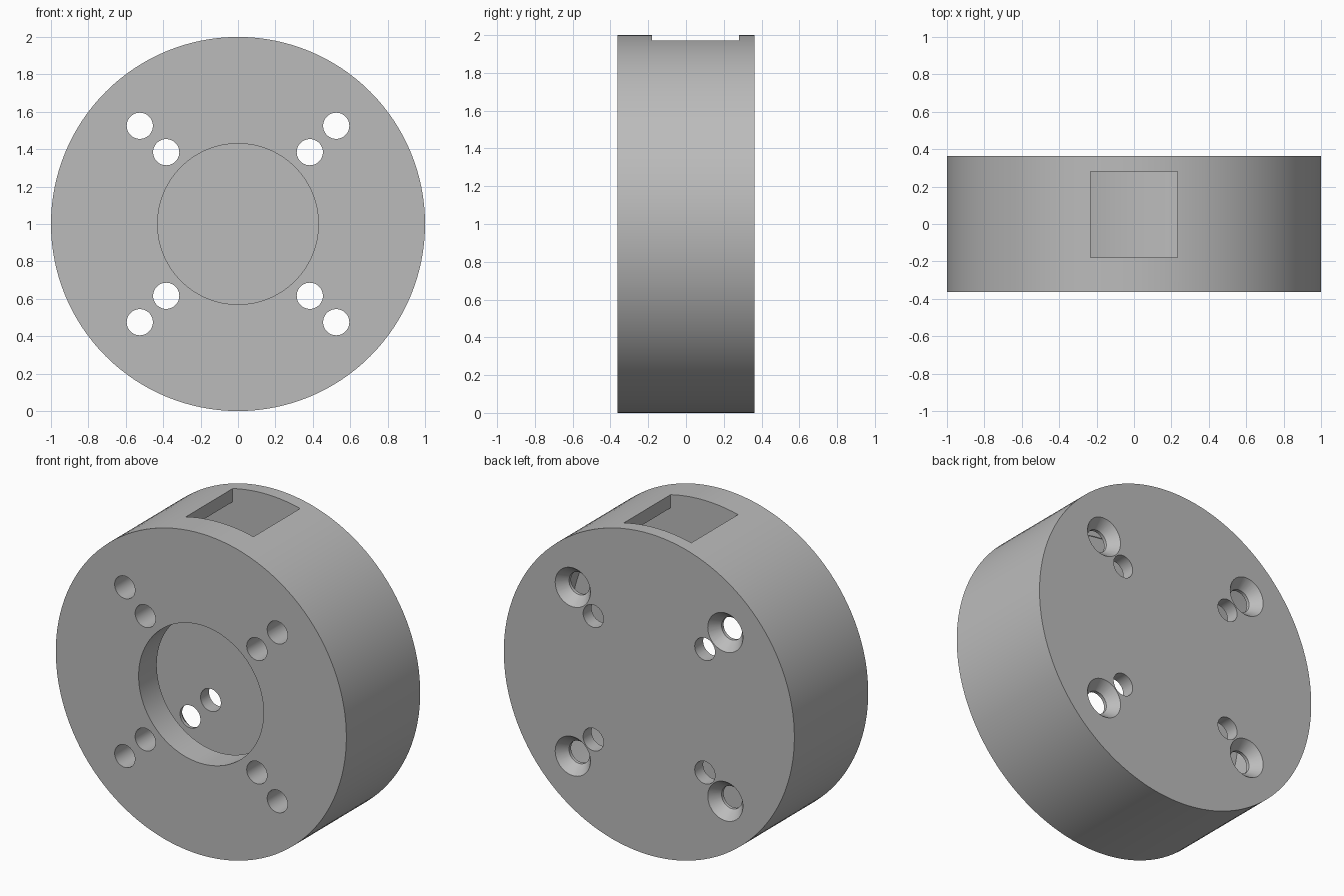
import bpy, bmesh, math

if "Cube" in bpy.data.objects:
    bpy.data.objects.remove(bpy.data.objects["Cube"])

SEG = 128
HALF = 0.363          # half thickness of the disc
BACK_IN = 0.28        # inner face of the back wall
FRONT_IN = -0.185     # inner face of the front wall


def lathe(bm, profile, cx, cz, seg):
    """Revolve (radius, y) points around the y axis through (cx, cz)."""
    rings = []
    for r, y in profile:
        if r == 0:
            rings.append([bm.verts.new((cx, y, cz))])
        else:
            rings.append([bm.verts.new((cx + r * math.cos(2 * math.pi * i / seg), y,
                                        cz + r * math.sin(2 * math.pi * i / seg)))
                          for i in range(seg)])
    for a, b in zip(rings, rings[1:]):
        for i in range(seg):
            j = (i + 1) % seg
            if len(a) == 1:
                bm.faces.new((a[0], b[i], b[j]))
            elif len(b) == 1:
                bm.faces.new((a[i], a[j], b[0]))
            else:
                bm.faces.new((a[i], a[j], b[j], b[i]))


def finish(bm, name):
    bmesh.ops.recalc_face_normals(bm, faces=bm.faces)
    me = bpy.data.meshes.new(name)
    bm.to_mesh(me)
    bm.free()
    ob = bpy.data.objects.new(name, me)
    bpy.context.collection.objects.link(ob)
    return ob


# Hollow round housing with an open front
bm = bmesh.new()
lathe(bm, [(0, HALF), (1, HALF), (1, -HALF), (0.43, -HALF), (0.43, FRONT_IN),
           (0.92, FRONT_IN), (0.92, BACK_IN), (0, BACK_IN)], 0, 1, SEG)
housing = finish(bm, "round_housing")

# Cutters: four countersunk holes, four plain holes, square slot in the rim
bm = bmesh.new()
for sx in (-1, 1):
    for sz in (-1, 1):
        lathe(bm, [(0, -0.5), (0.07, -0.5), (0.07, 0.30), (0.122, HALF + 0.001),
                   (0.122, 0.45), (0, 0.45)], sx * 0.525, 1 + sz * 0.525, 48)
        lathe(bm, [(0, -0.5), (0.07, -0.5), (0.07, 0.45), (0, 0.45)],
              sx * 0.384, 1 + sz * 0.384, 48)
slot = bmesh.ops.create_cube(bm, size=1)["verts"]
for v in slot:
    v.co.x *= 0.464
    v.co.y = 0.2795 if v.co.y > 0 else -0.18
    v.co.z = 2.2 if v.co.z > 0 else 1.85
cutter = finish(bm, "hole_cutter")
cutter.hide_render = True

bpy.context.view_layer.objects.active = housing
housing.select_set(True)
mod = housing.modifiers.new("holes", "BOOLEAN")
mod.operation = "DIFFERENCE"
mod.solver = "EXACT"
mod.object = cutter
bpy.ops.object.modifier_apply(modifier=mod.name)
bpy.data.objects.remove(cutter)

# Single plain grey
grey = bpy.data.materials.new("plain_grey")
grey.diffuse_color = (0.5, 0.5, 0.5, 1)
grey.use_nodes = True
grey.node_tree.nodes["Principled BSDF"].inputs["Base Color"].default_value = grey.diffuse_color
housing.data.materials.clear()
housing.data.materials.append(grey)
for p in housing.data.polygons:
    p.material_index = 0
bpy.ops.object.shade_smooth_by_angle(angle=math.radians(30))
